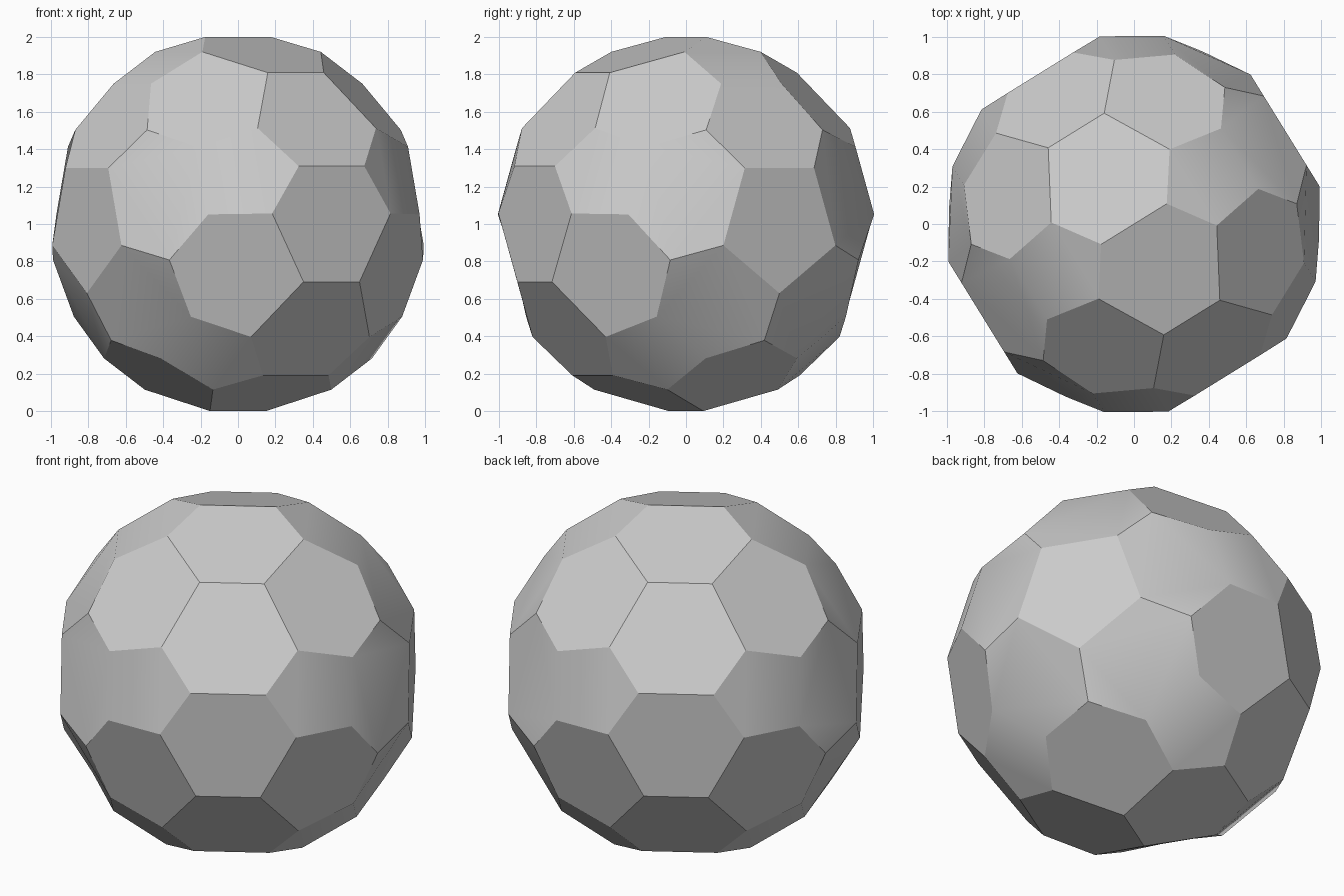
import bpy, bmesh, math
from mathutils import Vector

if "Cube" in bpy.data.objects:
    bpy.data.objects.remove(bpy.data.objects["Cube"])

# Faceted ball with five-fold symmetry about a tilted horizontal axis
TILT = math.radians(31.72)
P = Vector((math.cos(TILT), math.sin(TILT), 0))    # symmetry axis
Q = Vector((-math.sin(TILT), math.cos(TILT), 0))
Z = Vector((0, 0, 1))

# corner rings: distance along the axis, radius, angle inside a fifth
RINGS = {
    "belt_wide": (0.206, 1.0, 0),
    "belt_narrow": (0.176, 1.0, 36),
    "shoulder": (0.372, 0.951, 14.6),
    "upper": (0.664, 0.774, 14.2),
    "apex": (0.797, 0.622, 36),
    "cap": (0.95, 0.37, 36),
}

bm = bmesh.new()
corners = {}


def corner(ring, k, side, hand=1):
    """Corner of a ring in fifth k, on one side of the belt."""
    key = (ring, k % 5, side, hand)
    if key not in corners:
        u, r, a = RINGS[ring]
        t = math.radians(72 * k + hand * a)
        co = P * u * side + Q * r * math.sin(t) + Z * (r * math.cos(t) + 1)
        corners[key] = bm.verts.new(co)
    return corners[key]


kind = bm.faces.layers.int.new("kind")


def face(verts, group=0):
    f = bm.faces.new(verts)
    f[kind] = group
    f.smooth = group > 0


for s in (1, -1):
    # end pentagon
    face([corner("cap", k, s) for k in range(5)])
    for k in range(5):
        # softly shaded hexagons round the end pentagon
        face([corner("upper", k, s, -1), corner("upper", k, s, 1), corner("apex", k, s),
              corner("cap", k, s), corner("cap", k - 1, s), corner("apex", k - 1, s)], 1)
        # softly shaded pentagons
        face([corner("belt_wide", k, s), corner("shoulder", k, s, 1), corner("upper", k, s, 1),
              corner("upper", k, s, -1), corner("shoulder", k, s, -1)], 2)
        # flat hexagons between them
        face([corner("belt_narrow", k, s), corner("shoulder", k, s, 1), corner("upper", k, s, 1),
              corner("apex", k, s), corner("upper", k + 1, s, -1),
              corner("shoulder", k + 1, s, -1)])

# belt of ten hexagons
for k in range(5):
    for hand in (1, -1):
        n = k if hand == 1 else k - 1
        face([corner("belt_wide", k, 1), corner("shoulder", k, 1, hand),
              corner("belt_narrow", n, 1), corner("belt_narrow", n, -1),
              corner("shoulder", k, -1, hand), corner("belt_wide", k, -1)])

bmesh.ops.recalc_face_normals(bm, faces=bm.faces[:])

# all edges are crisp except where the two soft kinds meet
for e in bm.edges:
    e.smooth = sorted(f[kind] for f in e.link_faces) == [1, 2]

mesh = bpy.data.meshes.new("faceted_ball")
bm.to_mesh(mesh)
bm.free()
ball = bpy.data.objects.new("faceted_ball", mesh)
bpy.context.collection.objects.link(ball)

grey = bpy.data.materials.new("light grey")
grey.diffuse_color = (0.6, 0.6, 0.6, 1)
grey.use_nodes = True
grey.node_tree.nodes["Principled BSDF"].inputs["Base Color"].default_value = grey.diffuse_color
mesh.materials.append(grey)
